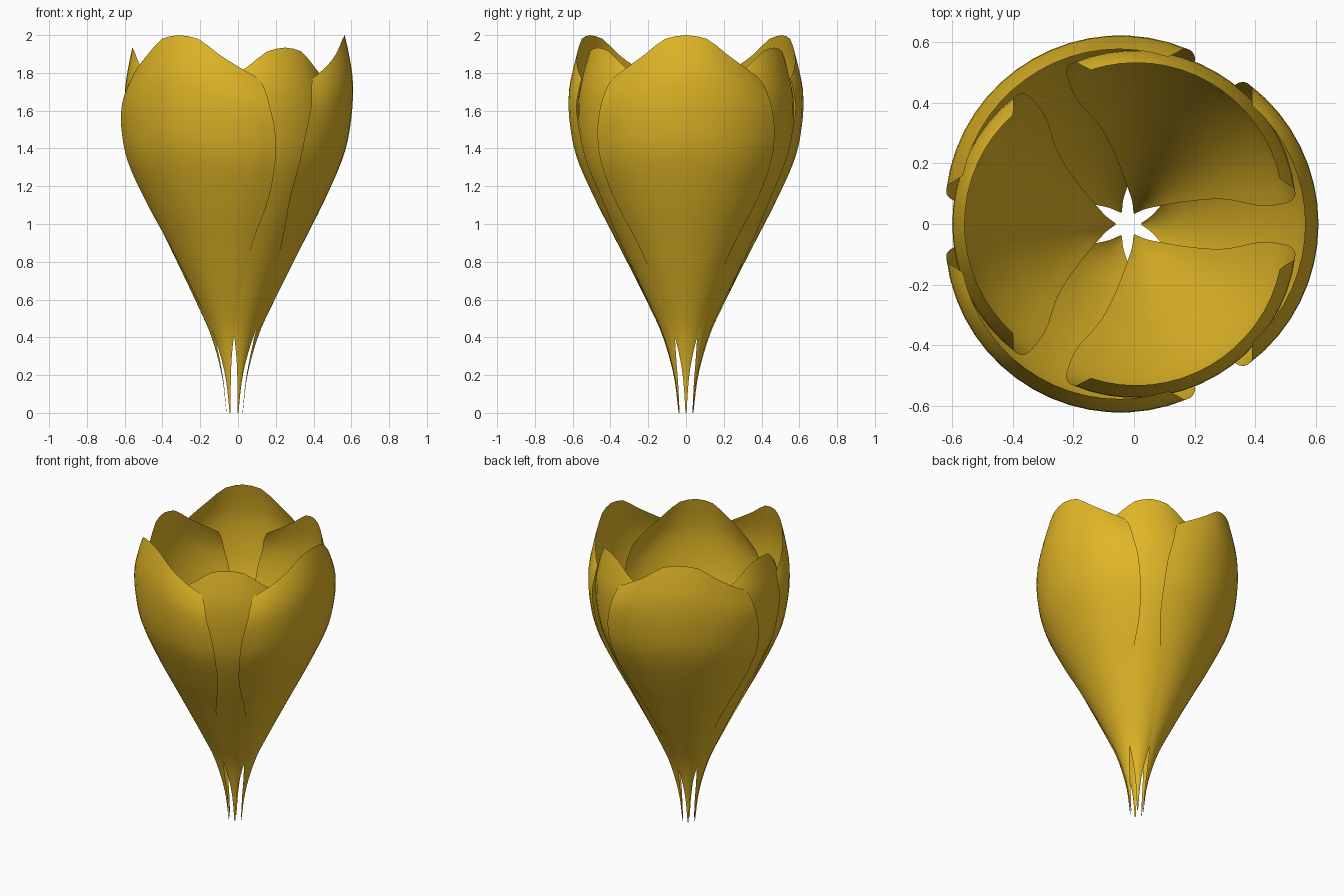
import bpy, bmesh, math

cube = bpy.data.objects.get("Cube")
if cube:
    bpy.data.objects.remove(cube, do_unlink=True)

ROWS, COLS = 36, 16
HEIGHT = 2.0
CENTRE_X = -0.02

# Petal profile: position along petal, radius, half angle in degrees
PROFILE = [(0, .045, 4), (.1, .07, 15), (.21, .132, 30), (.3, .215, 38),
           (.45, .365, 45.5), (.57, .485, 52), (.69, .585, 52.5), (.79, .622, 51),
           (.88, .628, 48), (.95, .607, 46), (1, .585, 43.5)]
# Drop of the rim from the tip (middle) to the shoulder (side)
RIM = [(0, 0), (.25, .02), (.5, .1), (.75, .17), (1, .23)]


def smooth_at(points, t, column):
    """Smooth curve through the given points."""
    i = 0
    while i < len(points) - 2 and t > points[i + 1][0]:
        i += 1

    def slope(k):
        a, b = points[max(k - 1, 0)], points[min(k + 1, len(points) - 1)]
        return (b[column] - a[column]) / (b[0] - a[0])

    p, q = points[i], points[i + 1]
    h = q[0] - p[0]
    u = (t - p[0]) / h
    blend = u * u * (3 - 2 * u)
    return (p[column] * (1 - blend) + q[column] * blend
            + h * slope(i) * u * (1 - u) ** 2 - h * slope(i + 1) * u * u * (1 - u))


gold = bpy.data.materials.new("golden_yellow")
gold.use_nodes = True
gold.diffuse_color = (.75, .47, .02, 1)
gold.node_tree.nodes["Principled BSDF"].inputs["Base Color"].default_value = (.75, .47, .02, 1)


def make_petal(name, direction, width_scale, height_scale):
    bm = bmesh.new()
    grid = []
    for r in range(ROWS + 1):
        v = r / ROWS
        radius = smooth_at(PROFILE, v, 1) * width_scale
        half = math.radians(smooth_at(PROFILE, v, 2))
        row = []
        for c in range(COLS + 1):
            s = 2 * c / COLS - 1
            angle = direction + s * half
            reach = radius * (1 - .03 * s * s)
            z = (HEIGHT * v - smooth_at(RIM, abs(s), 1) * v ** 4) * height_scale
            row.append(bm.verts.new((CENTRE_X + reach * math.cos(angle),
                                     reach * math.sin(angle), z)))
        grid.append(row)
    for low, high in zip(grid, grid[1:]):
        for c in range(COLS):
            bm.faces.new((low[c], low[c + 1], high[c + 1], high[c]))
    for face in bm.faces:
        face.smooth = True
    mesh = bpy.data.meshes.new(name)
    bm.to_mesh(mesh)
    bm.free()
    mesh.materials.append(gold)
    bpy.context.collection.objects.link(bpy.data.objects.new(name, mesh))


# Three outer petals, with three smaller inner petals between them
for i in range(3):
    turn = i * math.tau / 3
    make_petal(f"outer_petal_{i + 1}", turn, 1, 1)
    make_petal(f"inner_petal_{i + 1}", turn + math.pi / 3, .922, .967)
